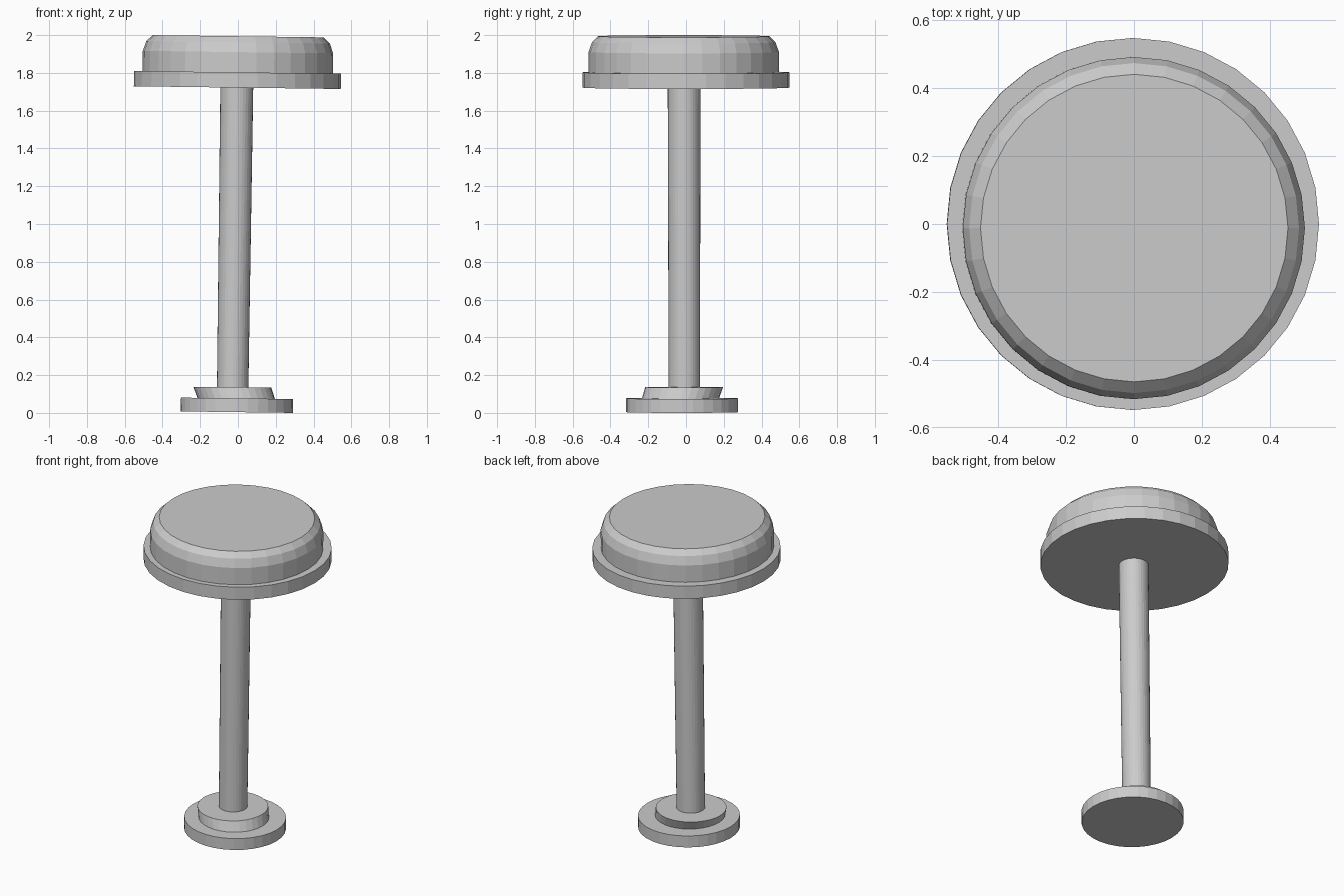
import bpy, bmesh, math
from mathutils import Matrix

if "Cube" in bpy.data.objects:
    bpy.data.objects.remove(bpy.data.objects["Cube"])

SIDES = 32
TILT = math.radians(0.75)   # the whole stool leans very slightly to the right

grey = bpy.data.materials.new("plain_grey")
grey.diffuse_color = (0.6, 0.6, 0.6, 1)
grey.use_nodes = True
grey.node_tree.nodes["Principled BSDF"].inputs["Base Color"].default_value = grey.diffuse_color


def lathe(name, rings, tilt=TILT):
    """Closed flat-faced solid through rings of (centre x, centre y, z, radius)."""
    bm = bmesh.new()
    x0, y0, z0, _ = rings[0]
    loops = []
    for x, y, z, r in rings:
        loops.append([bm.verts.new((x - x0 + r * math.cos(2 * math.pi * i / SIDES),
                                    y - y0 + r * math.sin(2 * math.pi * i / SIDES),
                                    z - z0)) for i in range(SIDES)])
    for a, b in zip(loops, loops[1:]):
        for i in range(SIDES):
            j = (i + 1) % SIDES
            bm.faces.new((a[i], a[j], b[j], b[i]))
    bm.faces.new(loops[0][::-1])
    bm.faces.new(loops[-1])
    bm.transform(Matrix.Translation((x0, y0, z0)) @ Matrix.Rotation(tilt, 4, 'Y'))
    mesh = bpy.data.meshes.new(name)
    bm.to_mesh(mesh)
    bm.free()
    mesh.materials.append(grey)
    obj = bpy.data.objects.new(name, mesh)
    bpy.context.collection.objects.link(obj)
    return obj


# floor plate
lathe("base_plate", [(-0.007, -0.021, 0.004, 0.297), (-0.007, -0.021, 0.077, 0.297)])

# skewed collar on the floor plate
lathe("base_collar", [(-0.007, -0.031, 0.07, 0.204), (-0.030, -0.010, 0.136, 0.206)], 0.005)

# leaning post
lathe("post", [(-0.028, -0.009, 0.12, 0.083), (-0.027, -0.010, 1.735, 0.087)])

# rim disc under the cushion
lathe("seat_rim", [(-0.004, 0, 1.722, 0.548), (-0.004, 0, 1.803, 0.548)])

# cushion with a rounded upper edge
lathe("seat_cushion", [(-0.002, -0.012, z, r) for z, r in
                       ((1.79, 0.504), (1.91, 0.504), (1.962, 0.486), (1.994, 0.453))])
